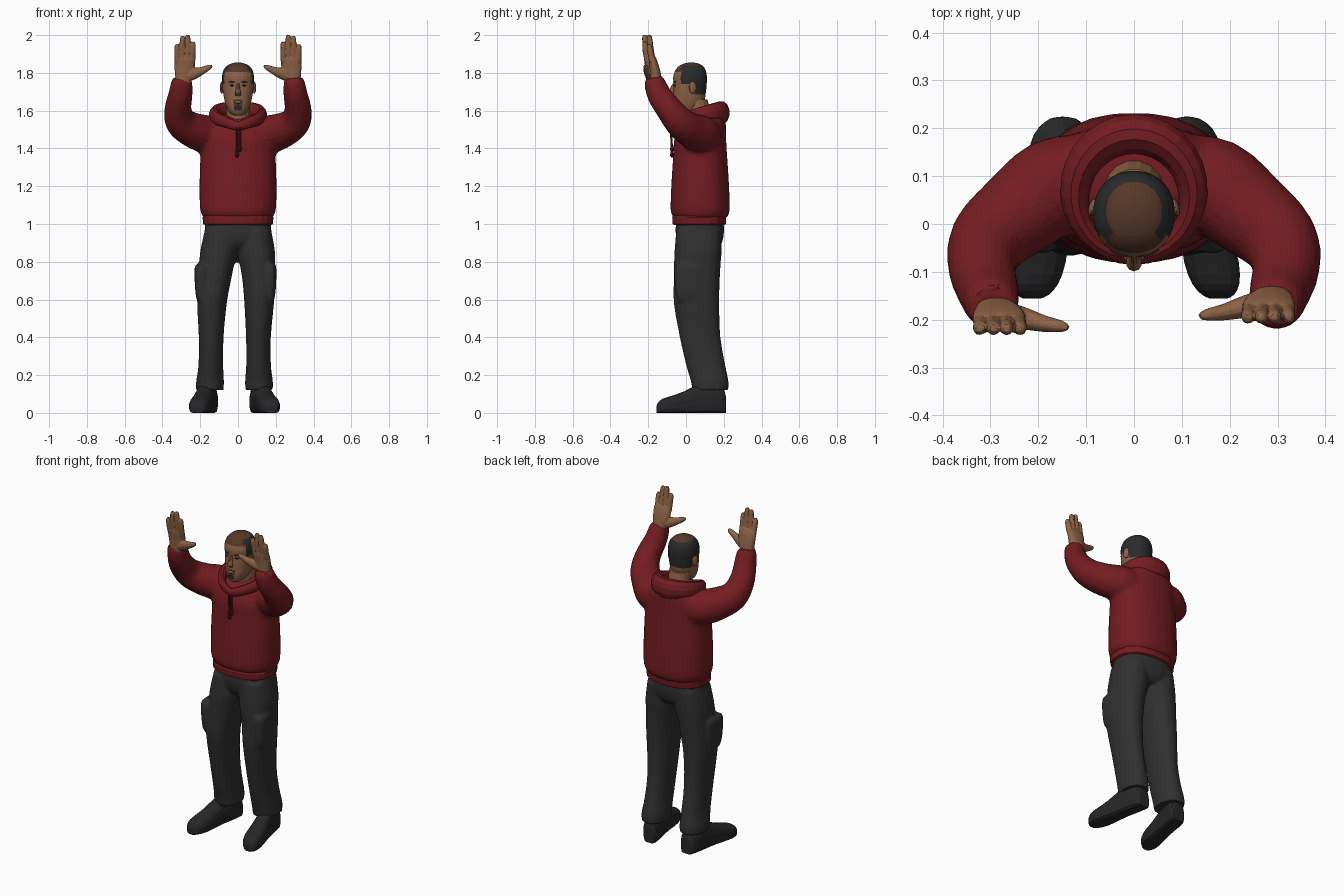
import bpy, bmesh, math
from mathutils import Vector, Matrix

if "Cube" in bpy.data.objects:
    bpy.data.objects.remove(bpy.data.objects["Cube"])

X, Y, Z = Vector((1, 0, 0)), Vector((0, 1, 0)), Vector((0, 0, 1))


def mat(name, r, g, b):
    m = bpy.data.materials.new(name)
    m.diffuse_color = (r, g, b, 1)
    m.use_nodes = True
    m.node_tree.nodes["Principled BSDF"].inputs["Base Color"].default_value = m.diffuse_color
    return m


SKIN = mat("skin", 0.27, 0.125, 0.062)
CROWN = mat("shaved crown brown", 0.095, 0.04, 0.022)
HAIR = mat("dark hair", 0.024, 0.024, 0.026)
RED = mat("hoodie red", 0.175, 0.012, 0.015)
CORD = mat("cord dark red", 0.11, 0.01, 0.012)
CLOTH = mat("trouser charcoal", 0.03, 0.03, 0.031)
SHOE = mat("shoe black", 0.02, 0.02, 0.022)


def resample(pts, k):
    """Catmull-Rom through (x, y, z, rx, ry) rows."""
    p = [Vector(q) for q in pts]
    out = []
    for i in range(len(p) - 1):
        a, b, c, d = p[max(i - 1, 0)], p[i], p[i + 1], p[min(i + 2, len(p) - 1)]
        for j in range(k):
            t = j / k
            out.append(0.5 * (2 * b + (c - a) * t + (2 * a - 5 * b + 4 * c - d) * t * t
                              + (3 * b - a - 3 * c + d) * t ** 3))
    return out + [p[-1]]


def loft(bm, pts, n=16, k=2, axis=None, ref=Y, power=1.0, closed=False):
    """Skin elliptical rings along a path; power < 1 makes them boxier."""
    rows = [Vector(q) for q in pts] if closed else resample(pts, k)
    m = len(rows)
    ctr = [Vector(r[:3]) for r in rows]
    rings = []
    for i, r in enumerate(rows):
        nxt = ctr[(i + 1) % m] if closed else ctr[min(i + 1, m - 1)]
        prv = ctr[i - 1] if closed else ctr[max(i - 1, 0)]
        t = axis or (nxt - prv).normalized()
        v = (ref - t * ref.dot(t)).normalized()
        u = v.cross(t)
        ring = []
        for j in range(n):
            a = 2 * math.pi * (j + 0.5) / n
            c, s = math.cos(a), math.sin(a)
            c, s = math.copysign(abs(c) ** power, c), math.copysign(abs(s) ** power, s)
            ring.append(bm.verts.new(ctr[i] + u * c * max(r[3], .002) + v * s * max(r[4], .002)))
        rings.append(ring)
    for i in range(m if closed else m - 1):
        a, b = rings[i], rings[(i + 1) % m]
        for j in range(n):
            bm.faces.new((a[j], a[(j + 1) % n], b[(j + 1) % n], b[j]))
    if not closed:
        bm.faces.new(rings[0])
        bm.faces.new(rings[-1])


def finish(bm, name, *mats, voxel=0, smooth=0, keep=1.0):
    bmesh.ops.recalc_face_normals(bm, faces=bm.faces)
    me = bpy.data.meshes.new(name)
    bm.to_mesh(me)
    bm.free()
    for m in mats:
        me.materials.append(m)
    ob = bpy.data.objects.new(name, me)
    bpy.context.collection.objects.link(ob)
    if voxel:
        md = ob.modifiers.new("merge", "REMESH")
        md.mode, md.voxel_size = "VOXEL", voxel
        if smooth:
            md = ob.modifiers.new("relax", "SMOOTH")
            md.factor, md.iterations = 0.5, smooth
        md = ob.modifiers.new("facets", "DECIMATE")
        md.ratio = keep
    return ob


def ball(bm, loc, size, rot=None):
    mtx = Matrix.Translation(loc) @ (rot or Matrix()) @ Matrix.Diagonal((*size, 1))
    bmesh.ops.create_uvsphere(bm, u_segments=12, v_segments=8, radius=1, matrix=mtx)


# Hoodie: torso and both bent sleeves merged into one skin
bm = bmesh.new()
loft(bm, [(0, .075, z, rx, ry) for z, rx, ry in (
    (1.03, .18, .138), (1.06, .198, .156), (1.12, .204, .157), (1.25, .204, .151), (1.38, .199, .142),
    (1.45, .198, .138))] + [(0, .087, 1.515, .18, .125), (0, .108, 1.56, .14, .1),
    (0, .115, 1.58, .1, .08)], n=24, axis=Z, power=.88)
for s in (-1, 1):
    loft(bm, [(s * x, y, z, r, r) for x, y, z, r in (
        (.09, .1, 1.47, .09), (.165, .08, 1.475, .102), (.238, .025, 1.497, .094), (.303, -.032, 1.54, .083),
        (.318, -.09, 1.61, .072), (.305, -.14, 1.68, .065), (.298, -.165, 1.745, .058),
        (.296, -.172, 1.775, .047))], n=16, k=3)
finish(bm, "hoodie_body_and_sleeves", RED, voxel=.013, smooth=4, keep=.3)

# Ribbed hem
bm = bmesh.new()
loft(bm, [(0, .07, z, rx, ry) for z, rx, ry in (
    (.995, .178, .134), (1.0, .186, .142), (1.035, .189, .144), (1.05, .18, .138))],
    n=24, k=1, axis=Z, power=.85)
finish(bm, "hoodie_hem", RED)

# Folded hood: closed roll, fat behind the neck, dropping to a thin V at the front
bm = bmesh.new()
roll = []
for i in range(28):
    a = 2 * math.pi * i / 28
    c = math.cos(a)
    w = (c + 1) / 2
    roll.append((.124 * math.sin(a), .06 + .128 * c, 1.517 + .085 * w ** .5 - .013 * w,
                 .018 + .025 * w, .026 + .036 * w))
loft(bm, roll, n=12, ref=Z, closed=True)
finish(bm, "hood", RED)

# Drawstrings
bm = bmesh.new()
for x, z in ((-.005, 1.38), (.01, 1.41)):
    loft(bm, [(x, -.08, 1.52, .006, .006), (x, -.078, 1.46, .006, .006),
              (x, -.075, z, .008, .007), (x, -.075, z - .015, .012, .011), (x, -.074, z - .028, .004, .004)],
         n=8, axis=Z)
finish(bm, "drawstrings", CORD)

# Trousers: seat, two legs and cargo pockets, merged
LEGS = ((.97, -.09, .09, .07, .086, .122), (.86, -.1, .096, .064, .1, .125),
        (.79, -.112, .102, .06, .094, .124), (.7, -.124, .11, .057, .087, .122),
        (.58, -.138, .112, .055, .079, .12), (.4, -.142, .108, .075, .066, .108),
        (.25, -.144, .109, .105, .066, .104), (.17, -.148, .111, .125, .074, .1),
        (.12, -.149, .112, .129, .073, .096))
bm = bmesh.new()
loft(bm, [(0, .073, z, rx, ry) for z, rx, ry in (
    (1.03, .17, .125), (.96, .178, .129), (.9, .17, .118), (.865, .08, .09))], n=24, axis=Z, power=.85)
for side in (1, 2):
    loft(bm, [(r[side], r[3], r[0], r[4], r[5]) for r in LEGS], n=18, k=3, axis=Z, power=.92)
for x in (-.193, .166):
    loft(bm, [(x, .018, z, rx, ry) for z, rx, ry in (
        (.585, .014, .05), (.61, .029, .068), (.68, .036, .078), (.75, .038, .08), (.775, .036, .076),
        (.785, .03, .07))], n=16, axis=Z, power=.7)
finish(bm, "trousers_with_pockets", CLOTH, voxel=.011, smooth=2, keep=.3)

# Shoes: profile along the foot, flattened on the ground
for name, heel, toe in (("left_shoe", -.152, -.212), ("right_shoe", .106, .176)):
    bm = bmesh.new()
    rows = []
    for y, h, w in ((.213, .06, .03), (.2, .13, .046), (.14, .165, .052), (.06, .15, .05), (-.01, .115, .054),
                    (-.08, .09, .058), (-.125, .075, .05), (-.148, .055, .034), (-.156, .035, .018)):
        x = heel + (toe - heel) * (.2 - y) / .35
        rows.append((x, y, h * .42, w, h * .58))
    loft(bm, rows, n=16, axis=-Y, ref=Z, power=.8)
    for v in bm.verts:
        v.co.z = max(v.co.z, 0)
    finish(bm, name, SHOE)

# Raised hands: palm, four nearly closed fingers and thumb
for name, s, dy in (("left_hand", -1, -.014), ("right_hand", 1, .01)):
    bm = bmesh.new()
    loft(bm, [(s * x, y + dy, z, rx, ry) for x, y, z, rx, ry in (
        (.293, -.168, 1.73, .036, .03), (.287, -.17, 1.78, .046, .03), (.283, -.177, 1.83, .054, .026),
        (.282, -.186, 1.87, .056, .022), (.282, -.19, 1.89, .05, .016))], n=16, axis=Z, power=.85)
    for x0, x1, top in ((.241, .238, 1.965), (.268, .266, 2.002), (.295, .294, 1.996), (.32, .323, 1.952)):
        m = (x0 + x1) / 2
        loft(bm, [(s * x0, -.188 + dy, 1.86, .0155, .017), (s * m, -.198 + dy, (1.86 + top) / 2, .0155, .017),
                  (s * x1, -.204 + dy, top - .014, .014, .015), (s * x1, -.205 + dy, top, .007, .008)], n=10)
    loft(bm, [(s * .285, -.17 + dy, 1.775, .028, .026), (s * .235, -.182 + dy, 1.795, .031, .024),
              (s * .19, -.194 + dy, 1.812, .021, .018), (s * .152, -.2 + dy, 1.83, .014, .013),
              (s * .137, -.203 + dy, 1.838, .006, .006)], n=10)
    finish(bm, name, SKIN, voxel=.005, smooth=1, keep=.25)

# Neck
bm = bmesh.new()
loft(bm, [(0, .07, 1.5, .072, .075), (0, .07, 1.56, .064, .067), (0, .055, 1.66, .062, .06)], n=16, axis=Z)
finish(bm, "neck", SKIN)

# Head: hair band, shaved crown and goatee chosen by face position
bm = bmesh.new()
loft(bm, [(0, (f + b) / 2, z, rx, (b - f) / 2) for z, f, b, rx in (
    (1.575, -.05, .03, .026), (1.59, -.066, .06, .046), (1.625, -.073, .088, .063), (1.66, -.07, .1, .073),
    (1.7, -.068, .106, .08), (1.74, -.066, .11, .084), (1.78, -.068, .111, .085), (1.815, -.056, .104, .077),
    (1.838, -.035, .088, .058), (1.85, -.008, .064, .034), (1.855, .015, .04, .012))],
    n=28, k=3, axis=Z, power=.94)
for f in bm.faces:
    c = f.calc_center_median()
    if 1.69 < c.z < 1.835 and c.y > (.045 if c.z < 1.745 else -.025):
        f.material_index = 2
    elif c.z > 1.803:
        f.material_index = 1
    elif c.y < -.04 and 1.6 < c.z < 1.66 and abs(c.x) < .024:
        f.material_index = 1 if c.z > 1.63 and abs(c.x) > .01 else 2
finish(bm, "head", SKIN, CROWN, HAIR)

# Nose, lips and ears
bm = bmesh.new()
loft(bm, [(0, -.06, 1.745, .009, .01), (0, -.072, 1.715, .011, .014), (0, -.08, 1.69, .017, .019),
          (0, -.07, 1.678, .014, .01)], n=10, axis=Z)
ball(bm, (0, -.07, 1.645), (.022, .008, .007))
for s in (-1, 1):
    ball(bm, (s * .086, .035, 1.722), (.009, .02, .032), Matrix.Rotation(s * .3, 4, "Z"))
finish(bm, "nose_lips_ears", SKIN)

# Eyes and brows
bm = bmesh.new()
for s in (-1, 1):
    ball(bm, (s * .033, -.059, 1.733), (.013, .005, .005), Matrix.Rotation(s * .35, 4, "Z"))
    ball(bm, (s * .035, -.06, 1.752), (.019, .005, .004), Matrix.Rotation(s * .4, 4, "Z"))
finish(bm, "eyes_and_brows", HAIR)
